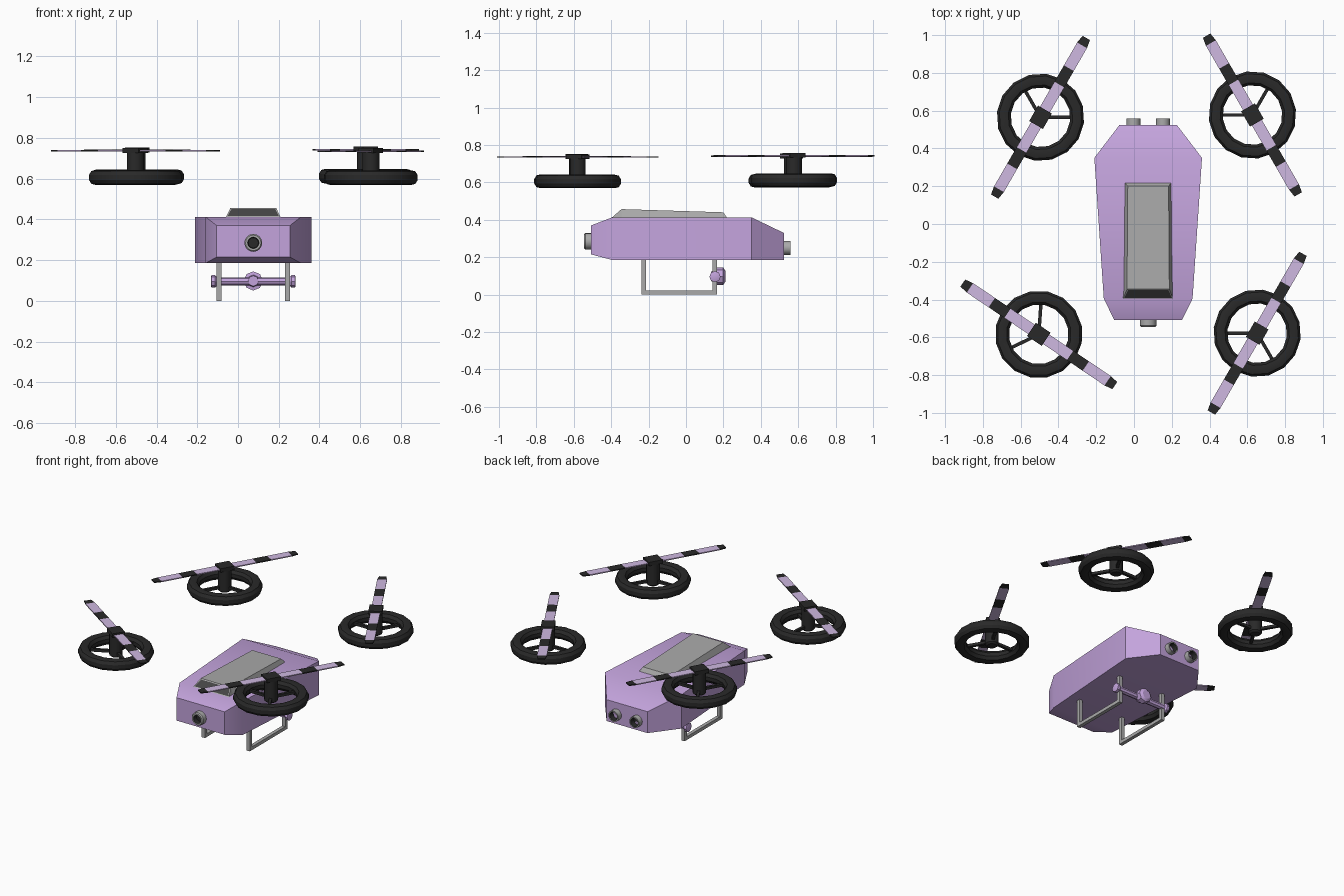
import bpy, bmesh
from math import radians, cos, sin, pi
from mathutils import Matrix, Vector

if "Cube" in bpy.data.objects:
    bpy.data.objects.remove(bpy.data.objects["Cube"])

CX = 0.075  # fuselage centre line


def material(name, rgb):
    m = bpy.data.materials.new(name)
    m.diffuse_color = (*rgb, 1)
    m.use_nodes = True
    m.node_tree.nodes["Principled BSDF"].inputs["Base Color"].default_value = m.diffuse_color
    return m


PURPLE = material("purple", (0.55, 0.37, 0.72))
LILAC = material("lilac", (0.62, 0.48, 0.75))
BLACK = material("black", (0.022, 0.022, 0.022))
GLASS = material("dark_glass", (0.06, 0.06, 0.06))
GREY = material("grey", (0.4, 0.4, 0.4))


def finish(bm, name, mats, smooth=True):
    bmesh.ops.recalc_face_normals(bm, faces=bm.faces)
    me = bpy.data.meshes.new(name)
    bm.to_mesh(me)
    bm.free()
    ob = bpy.data.objects.new(name, me)
    bpy.context.collection.objects.link(ob)
    for m in mats:
        me.materials.append(m)
    if smooth:
        bpy.ops.object.select_all(action='DESELECT')
        ob.select_set(True)
        bpy.context.view_layer.objects.active = ob
        bpy.ops.object.shade_smooth_by_angle(angle=radians(30))
    return ob


def loft(sections, axis_x=0.0):
    """Rectangular sections (y, half width bottom, half width top, z0, z1)."""
    bm = bmesh.new()
    rings = [[bm.verts.new((axis_x + sx * w, y, z)) for sx, w, z in
              ((-1, wb, z0), (1, wb, z0), (1, wt, z1), (-1, wt, z1))]
             for y, wb, wt, z0, z1 in sections]
    for a, b in zip(rings, rings[1:]):
        for i in range(4):
            j = (i + 1) % 4
            bm.faces.new((a[i], a[j], b[j], b[i]))
    bm.faces.new(rings[0])
    bm.faces.new(rings[-1])
    return bm


def lathe(name, profile, origin, axis, mats, sides=16, black_from=None):
    """Revolve (radius, distance) points round an axis; both ends are capped."""
    bm = bmesh.new()
    rot = Vector((0, 0, 1)).rotation_difference(Vector(axis)).to_matrix()
    rings = [[bm.verts.new(Vector(origin) + rot @ Vector(
        (r * cos(2 * pi * i / sides), r * sin(2 * pi * i / sides), h)))
        for i in range(sides)] for r, h in profile]
    for k, (a, b) in enumerate(zip(rings, rings[1:])):
        for i in range(sides):
            j = (i + 1) % sides
            f = bm.faces.new((a[i], a[j], b[j], b[i]))
            f.material_index = int(black_from is not None and k >= black_from)
    bm.faces.new(rings[0])
    bm.faces.new(rings[-1]).material_index = int(black_from is not None)
    return finish(bm, name, mats)


def box(bm, lo, hi, mat=0, taper=1.0):
    """Box between two corners; taper narrows the far x end."""
    c = (Vector(lo) + Vector(hi)) / 2
    s = Vector(hi) - Vector(lo)
    g = bmesh.ops.create_cube(bm, size=1, matrix=Matrix.Translation(c) @ Matrix.Diagonal((*s, 1)))
    for v in g["verts"]:
        if v.co.x > c.x:
            v.co.y *= taper
        for f in v.link_faces:
            f.material_index = mat
    return g["verts"]


# Fuselage
finish(loft([(-0.507, 0.18, 0.18, 0.215, 0.37), (-0.395, 0.235, 0.235, 0.185, 0.413),
             (0.35, 0.285, 0.285, 0.185, 0.413), (0.523, 0.153, 0.153, 0.185, 0.33)], CX),
       "fuselage", [PURPLE])

# Canopy with an inset dark windscreen
bm = loft([(-0.395, 0.133, 0.133, 0.40, 0.413), (-0.345, 0.133, 0.112, 0.40, 0.457),
           (0.20, 0.128, 0.108, 0.40, 0.44), (0.218, 0.128, 0.122, 0.40, 0.413)], CX)
bm.normal_update()
screen = [f for f in bm.faces if f.calc_center_median().y < -0.36
          and f.calc_center_median().z > 0.425 and abs(f.calc_center_median().x - CX) < 0.01]
bmesh.ops.inset_region(bm, faces=screen, thickness=0.009, depth=0)
for f in screen:
    f.material_index = 1
finish(bm, "canopy", [GREY, GLASS], smooth=False)

# Front camera and rear exhausts: grey rims with dark recesses
lathe("front_camera", [(0.044, 0), (0.044, 0.048), (0.038, 0.055), (0.028, 0.055), (0.025, 0.025)],
      (CX, -0.49, 0.285), (0, -1, 0), [GREY, BLACK], 16, 3)
for side, name in ((-1, "left"), (1, "right")):
    lathe(name + "_exhaust", [(0.037, 0), (0.037, 0.065), (0.029, 0.065), (0.026, 0.03)],
          (CX + side * 0.078, 0.493, 0.25), (0, 1, 0), [GREY, BLACK], 16, 2)

# Landing skids
for side, name in ((-1, "left"), (1, "right")):
    x = CX + side * 0.168
    bm = bmesh.new()
    box(bm, (x - 0.012, -0.238, 0), (x + 0.012, 0.165, 0.022))
    for y in (-0.226, 0.153):
        box(bm, (x - 0.012, y - 0.012, 0.0), (x + 0.012, y + 0.012, 0.2))
    finish(bm, name + "_skid", [GREY], smooth=False)

# Cross rod with flanged ends and a central hub
lathe("cross_rod", [(0.022, -0.208), (0.03, -0.205), (0.03, -0.187), (0.02, -0.178),
                    (0.02, 0.178), (0.03, 0.187), (0.03, 0.205), (0.022, 0.208)],
      (CX, 0.155, 0.096), (1, 0, 0), [PURPLE], 8)
lathe("rod_hub", [(0.026, -0.022), (0.03, 0.005), (0.047, 0.008), (0.047, 0.044), (0.03, 0.055)],
      (CX, 0.155, 0.098), (0, 1, 0), [PURPLE], 8)


def rotor(name, x, y, z, angle):
    """Guard ring with three spokes, motor stem, and a banded two-blade propeller."""
    place = Matrix.Translation((x, y, z)) @ Matrix.Rotation(radians(angle), 4, 'Z')

    # Tyre-like guard ring
    bm = bmesh.new()
    section = [(0.232, 0.012), (0.22, 0.031), (0.20, 0.036), (0.172, 0.031), (0.158, 0.012)]
    section += [(r, -h) for r, h in reversed(section)]
    n = 16
    rings = [[bm.verts.new((r * cos(2 * pi * i / n), r * sin(2 * pi * i / n), h))
              for r, h in section] for i in range(n)]
    for i in range(n):
        a, b = rings[i], rings[(i + 1) % n]
        for k in range(len(section)):
            m = (k + 1) % len(section)
            bm.faces.new((a[k], b[k], b[m], a[m]))
    finish(bm, name + "_guard_ring", [BLACK]).matrix_world = place

    # Spokes
    bm = bmesh.new()
    for k in range(3):
        vs = box(bm, (0.0, -0.009, -0.009), (0.175, 0.009, 0.009))
        bmesh.ops.rotate(bm, verts=vs, matrix=Matrix.Rotation(k * 2 * pi / 3, 3, 'Z'))
    finish(bm, name + "_spokes", [BLACK], smooth=False).matrix_world = place

    # Motor stem
    lathe(name + "_stem", [(0.03, -0.03), (0.042, -0.02), (0.042, 0.125)], (0, 0, 0), (0, 0, 1),
          [BLACK], 12).matrix_world = place

    # Propeller: hub cap and alternating bands on each blade
    bm = bmesh.new()
    box(bm, (-0.047, -0.042, 0.12), (0.047, 0.042, 0.145))
    bands = [(0.04, 0.20, 1), (0.20, 0.30, 0), (0.30, 0.44, 1), (0.44, 0.485, 0)]
    for turn in (0, pi):
        for r0, r1, mat in bands:
            vs = box(bm, (r0, -0.03, 0.127), (r1, 0.03, 0.134), mat, 0.75 if r1 > 0.45 else 1)
            bmesh.ops.rotate(bm, verts=vs, matrix=Matrix.Rotation(turn, 3, 'Z'))
    finish(bm, name + "_propeller", [BLACK, LILAC], smooth=False).matrix_world = place


rotor("rear_left", -0.495, 0.565, 0.609, 240)
rotor("rear_right", 0.627, 0.577, 0.612, 300)
rotor("front_left", -0.504, -0.584, 0.606, -34)
rotor("front_right", 0.652, -0.578, 0.605, 60)
